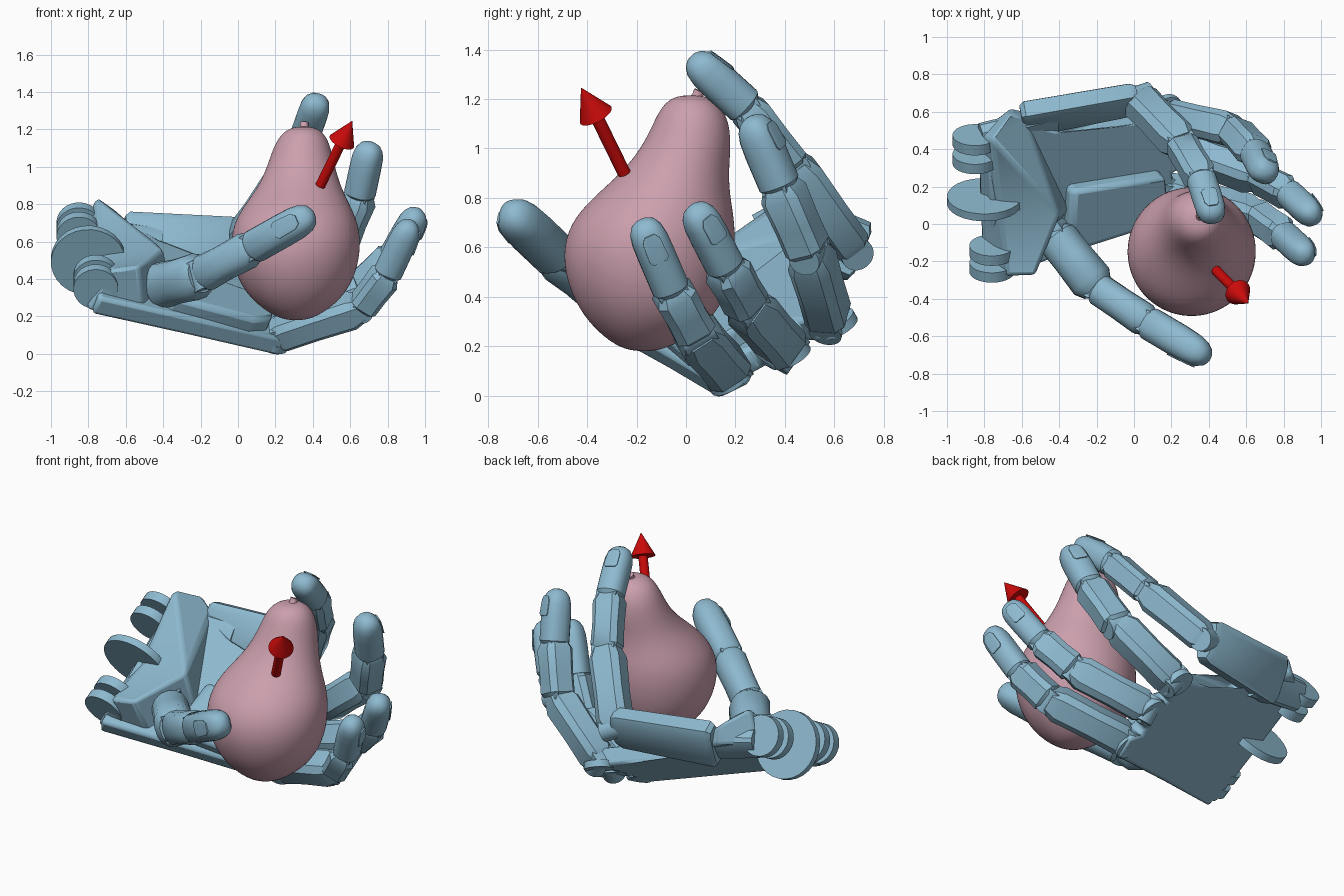
import bpy, bmesh, math
from mathutils import Vector

cube = bpy.data.objects.get("Cube")
if cube:
    bpy.data.objects.remove(cube, do_unlink=True)


def material(name, rgb):
    m = bpy.data.materials.new(name)
    m.use_nodes = True
    m.diffuse_color = (*rgb, 1)
    m.node_tree.nodes["Principled BSDF"].inputs["Base Color"].default_value = (*rgb, 1)
    return m


BLUE = material("steel blue", (0.27, 0.49, 0.63))
PINK = material("dusty pink", (0.60, 0.35, 0.42))
RED = material("signal red", (0.60, 0.003, 0.003))
PEAR_CENTRE = Vector((0.31, -0.16, 0.6))
made = []


def finish(name, bm, mat):
    bmesh.ops.recalc_face_normals(bm, faces=bm.faces)
    mesh = bpy.data.meshes.new(name)
    bm.to_mesh(mesh)
    bm.free()
    mesh.materials.append(mat)
    ob = bpy.data.objects.new(name, mesh)
    bpy.context.collection.objects.link(ob)
    made.append(ob)
    return ob


def loft(name, rings, mat, n, power=1.0):
    """Skin rings of (centre, side radius vector, back radius vector)."""
    bm = bmesh.new()
    bend = lambda c: math.copysign(abs(c) ** power, c)
    loops = []
    for centre, u, v in rings:
        angles = [2 * math.pi * (i + 0.5) / n for i in range(n)]
        loops.append([bm.verts.new(centre + u * bend(math.cos(a)) + v * bend(math.sin(a)))
                      for a in angles])
    for low, high in zip(loops, loops[1:]):
        for i in range(n):
            j = (i + 1) % n
            bm.faces.new((low[i], low[j], high[j], high[i]))
    bm.faces.new(loops[0])
    bm.faces.new(loops[-1])
    return finish(name, bm, mat)


def frame(a, b, hint):
    d = (b - a).normalized()
    side = d.cross(hint).normalized()
    return d, side, side.cross(d)


def tube(name, a, b, stations, hint, mat=BLUE, n=16, power=1.0):
    a, b = Vector(a), Vector(b)
    d, side, back = frame(a, b, Vector(hint))
    return loft(name, [(a.lerp(b, t), side * w, back * h) for t, w, h in stations],
                mat, n, power)


def disc(name, centre, axis, radius, width):
    c, h = Vector(centre), Vector(axis).normalized() * width / 2
    return tube(name, c - h, c + h, [(0, radius, radius), (1, radius, radius)],
                (0.9, 0.1, 0.3), n=28)


# Palm parts rise from one sloping plane
PALM_NORMAL = Vector((0.444, -0.56, 1)).normalized()


def on_palm(x, y):
    return Vector((x, y, 0.2 + (y + 0.28) * 0.56 - (x + 0.78) * 0.444))


def prism(name, low, high, bevel):
    bm = bmesh.new()
    bottom = [bm.verts.new(p) for p in low]
    top = [bm.verts.new(p) for p in high]
    caps = [bm.faces.new(bottom), bm.faces.new(top)]
    for i in range(len(low)):
        j = (i + 1) % len(low)
        bm.faces.new((bottom[i], bottom[j], top[j], top[i]))
    bmesh.ops.triangulate(bm, faces=caps)
    ob = finish(name, bm, BLUE)
    mod = ob.modifiers.new("Bevel", "BEVEL")
    mod.width, mod.segments = bevel, 2
    return ob


def slab(name, outline, height, bevel=0.02):
    base = [on_palm(x, y) for x, y in outline]
    return prism(name, base, [p + PALM_NORMAL * height for p in base], bevel)


slab("palm", [(-0.78, -0.26), (-0.3, -0.07), (0.22, 0.13), (0.24, 0.26), (0.17, 0.28),
              (0.17, 0.32), (0.27, 0.36), (0.24, 0.47), (0.15, 0.49), (0.22, 0.54),
              (0.2, 0.66), (0.02, 0.6), (-0.38, 0.47), (-0.46, 0.55), (-0.62, 0.6),
              (-0.82, 0.48)], 0.11)
slab("palm_pad", [(-0.42, -0.08), (0.02, 0.06), (0.12, 0.14), (0.1, 0.34), (-0.4, 0.26)],
     0.19, 0.03)

# Wrist block: a saddle between the palm plane and a flatter top
prism("wrist_block",
      [on_palm(*p) for p in ((-0.81, -0.24), (-0.5, -0.13), (-0.32, 0.1), (-0.55, 0.6),
                             (-0.66, 0.62), (-0.84, 0.48), (-0.83, 0.08))],
      [Vector(p) for p in ((-0.68, -0.28, 0.45), (-0.53, -0.28, 0.47), (-0.4, 0.05, 0.56),
                           (-0.58, 0.57, 0.7), (-0.66, 0.59, 0.77), (-0.76, 0.45, 0.84),
                           (-0.72, 0.08, 0.52))], 0.02)

# Outer metacarpal wall, folded up from the palm
BAR = (0.02, 0.67, 0.6)
tube("outer_metacarpal", (-0.6, 0.555, 0.61), BAR,
     [(0, 0.13, 0.05), (0.04, 0.15, 0.065), (0.94, 0.13, 0.06), (1, 0.11, 0.05)],
     (0, 0.92, -0.38), n=8, power=0.4)
tube("metacarpal_hinge", (-0.82, 0.46, 0.64), (-0.42, 0.55, 0.57),
     [(0, 0.09, 0.06), (1, 0.11, 0.06)], (0, 0.8, -0.5), n=12, power=0.6)

# Wrist hinge discs
ACROSS = (0.0, 0.88, 0.48)
disc("wrist_main_disc", (-0.8, 0.13, 0.5), ACROSS, 0.2, 0.045)
for i, (y, z) in enumerate([(-0.23, 0.36), (-0.14, 0.41), (0.35, 0.64), (0.45, 0.69)]):
    disc(f"wrist_tab_{i + 1}", (-0.76 if y < 0 else -0.85, y, z), ACROSS, 0.12, 0.06)

# Fingers: boxy lower segments, rounded tips with nails
BOX = [(-0.03, 0.7, 0.65), (0.08, 1, 0.95), (0.45, 0.95, 0.95), (0.88, 1, 1), (1.02, 0.75, 0.75)]
ROUND = [(-0.05, 0.75, 0.75), (0.03, 1, 1), (0.5, 1.0, 1.0), (0.72, 0.98, 0.95),
         (0.85, 0.88, 0.83), (0.94, 0.67, 0.6), (0.985, 0.38, 0.33), (1, 0.08, 0.08)]


def scaled(stations, w, h):
    return [(t, a * w, b * h) for t, a, b in stations]


def finger(name, points, widths, soft=False):
    pts = [Vector(p) for p in points]
    last = len(pts) - 2
    for i, (a, b) in enumerate(zip(pts, pts[1:])):
        hint = (a + b) / 2 - PEAR_CENTRE
        w = widths[i]
        d, side, back = frame(a, b, hint)
        if i == last:
            tube(name + "_tip", a, b, scaled(ROUND, w, w), hint, n=20, power=0.85)
            # Nail plate, tilted with the taper of the tip
            start = a.lerp(b, 0.48) + back * w * 1.01
            end = a.lerp(b, 0.85) + back * w * 0.87
            tube(name + "_nail", start, end,
                 [(0, w * 0.4, 0.004), (0.12, w * 0.55, 0.005), (0.8, w * 0.5, 0.005),
                  (1, w * 0.3, 0.004)], hint, n=12, power=0.6)
        else:
            tube(f"{name}_segment_{i + 1}", a, b, scaled(BOX, w, w * 0.92), hint,
                 n=16 if soft else 8, power=0.85 if soft else 0.55)
        disc(f"{name}_joint_{i + 1}", a, side, w * 0.68, w * 1.6)


finger("index_finger", [(0.2, 0.17, 0.1), (0.66, 0.04, 0.25), (0.8, -0.06, 0.43),
                        (0.93, -0.18, 0.71)], (0.1, 0.09, 0.077))
finger("middle_finger", [(0.24, 0.40, 0.19), (0.66, 0.25, 0.36), (0.83, 0.16, 0.52),
                         (0.97, 0.03, 0.77)], (0.1, 0.09, 0.077))
finger("ring_finger", [(0.2, 0.58, 0.31), (0.54, 0.50, 0.58), (0.65, 0.38, 0.85),
                       (0.71, 0.26, 1.13)], (0.1, 0.095, 0.082))
finger("little_finger", [BAR, (0.25, 0.43, 0.93), (0.36, 0.24, 1.17),
                         (0.43, 0.02, 1.37)], (0.1, 0.088, 0.08))
finger("thumb", [(-0.43, -0.05, 0.36), (-0.2, -0.34, 0.42), (0.08, -0.53, 0.57),
                 (0.4, -0.72, 0.75)], (0.125, 0.1, 0.09), True)
# Knuckle tabs along the back of the palm
for i, p in enumerate([(0.19, 0.17, 0.065), (0.22, 0.42, 0.17), (0.18, 0.61, 0.29)]):
    disc(f"knuckle_tab_{i + 1}", p, PALM_NORMAL, 0.085, 0.04)

# Pear: rows are height, x, y, radius
PEAR = [(0.18, 0.31, -0.17, 0.03), (0.195, 0.31, -0.17, 0.11), (0.29, 0.31, -0.15, 0.245),
        (0.42, 0.308, -0.15, 0.323), (0.57, 0.308, -0.153, 0.352), (0.7, 0.31, -0.135, 0.335),
        (0.8, 0.317, -0.1, 0.28), (0.9, 0.33, -0.045, 0.218), (1.0, 0.337, 0.0, 0.182),
        (1.1, 0.342, 0.022, 0.155), (1.17, 0.347, 0.022, 0.122), (1.21, 0.35, 0.02, 0.07),
        (1.215, 0.35, 0.02, 0.015)]
pear = loft("pear", [(Vector((x, y, z)), Vector((r, 0, 0)), Vector((0, r, 0)))
                     for z, x, y, r in PEAR], PINK, 32)
pear.modifiers.new("Subdivision", "SUBSURF").levels = 2
tube("pear_stem", (0.35, 0.03, 1.18), (0.355, 0.055, 1.233),
     [(0, 0.035, 0.035), (0.6, 0.022, 0.022), (1, 0.024, 0.024)], (1, 0, 0), PINK, 12)

# Arrow
TAIL, NECK, POINT = (0.44, -0.25, 0.9), (0.555, -0.365, 1.135), (0.61, -0.424, 1.245)
tube("arrow_shaft", TAIL, NECK, [(0, 0.027, 0.027), (1, 0.027, 0.027)], (1, 0, 0), RED, 24)
tube("arrow_head", NECK, POINT, [(0, 0.072, 0.072), (1, 0.001, 0.001)], (1, 0, 0), RED, 24)

# Smooth shading with sharp edges kept
bpy.ops.object.select_all(action="DESELECT")
for ob in made:
    ob.select_set(True)
bpy.context.view_layer.objects.active = made[0]
bpy.ops.object.shade_smooth_by_angle(angle=math.radians(35))
